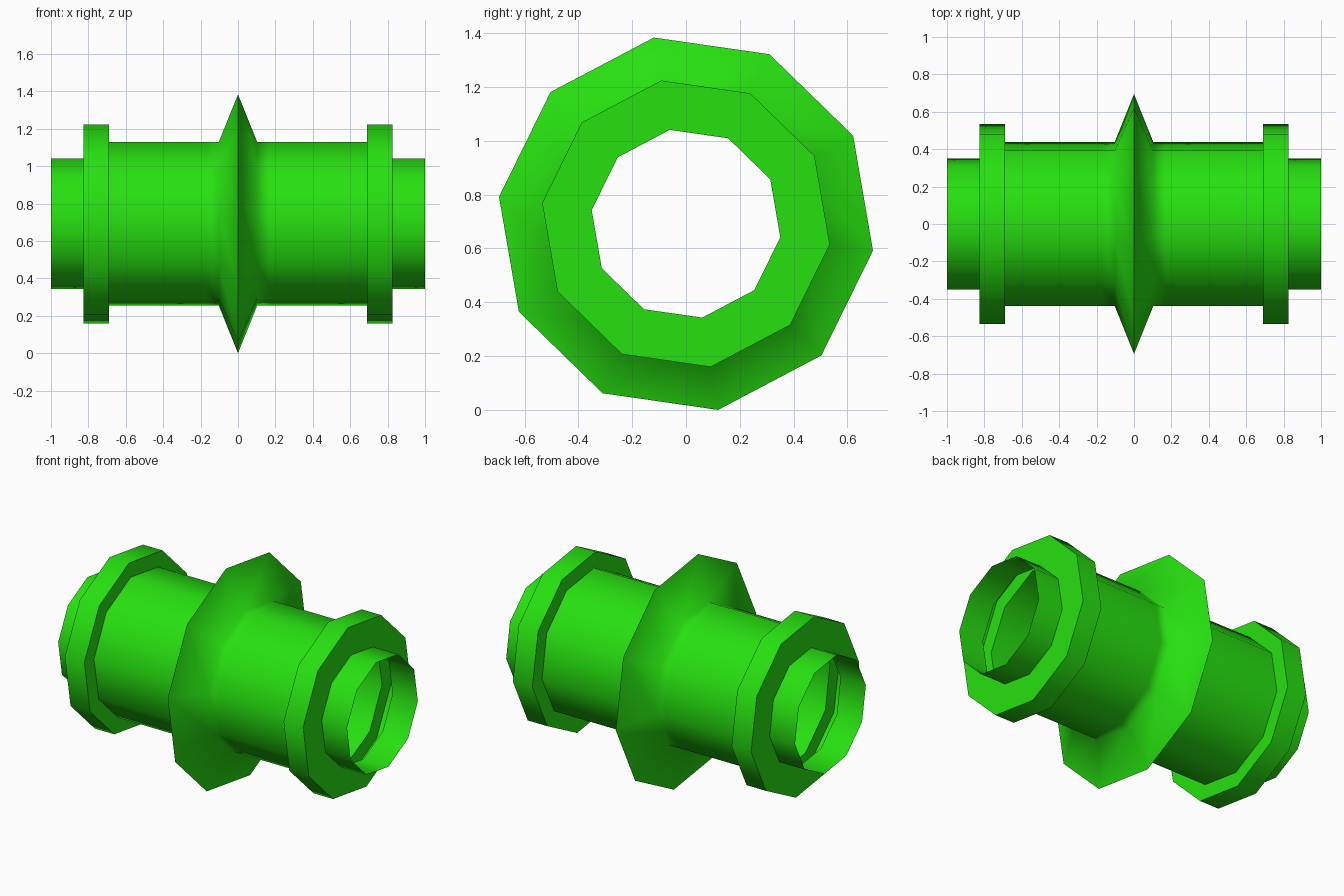
import bpy
import math

SIDES = 10
START = math.radians(27.8)   # angle of the first corner around the x axis
AXIS_Z = 0.692               # height of the centre line

cube = bpy.data.objects.get("Cube")
if cube:
    bpy.data.objects.remove(cube, do_unlink=True)

green = bpy.data.materials.new("bright_green")
green.use_nodes = True
colour = (0.02, 0.75, 0.005, 1)
green.diffuse_color = colour
green.node_tree.nodes["Principled BSDF"].inputs["Base Color"].default_value = colour


def lathe(name, profile):
    """Spin (x, radius) points, given in order of rising x, into an open shell."""
    verts, faces = [], []
    for x, r in profile:
        for k in range(SIDES):
            a = START + math.tau * k / SIDES
            verts.append((x, r * math.cos(a), r * math.sin(a)))
    for i in range(len(profile) - 1):
        for k in range(SIDES):
            a, b = i * SIDES + k, i * SIDES + (k + 1) % SIDES
            faces.append((a, b, b + SIDES, a + SIDES))
    mesh = bpy.data.meshes.new(name)
    mesh.from_pydata(verts, [], faces)
    mesh.materials.append(green)
    obj = bpy.data.objects.new(name, mesh)
    obj.location.z = AXIS_Z
    bpy.context.collection.objects.link(obj)
    bpy.ops.object.select_all(action='DESELECT')
    obj.select_set(True)
    bpy.context.view_layer.objects.active = obj
    bpy.ops.object.shade_smooth_by_angle(angle=math.radians(80))
    return obj


def mirrored(profile):
    return [(-x, r) for x, r in reversed(profile)]


# Middle tube with its sharp central ridge
half_tube = [(0.103, 0.443), (0.17, 0.443), (0.69, 0.443)]
lathe("tube_with_ridge", mirrored(half_tube) + [(0, 0.702)] + half_tube)

# Stepped collars and open necks at both ends
collar = [(0.69, 0.443), (0.69, 0.54), (0.825, 0.54), (0.825, 0.354)]
neck = [(0.825, 0.354), (1, 0.354)]
for part, profile in (("collar", collar), ("neck", neck)):
    lathe("left_" + part, profile)
    lathe("right_" + part, mirrored(profile))
